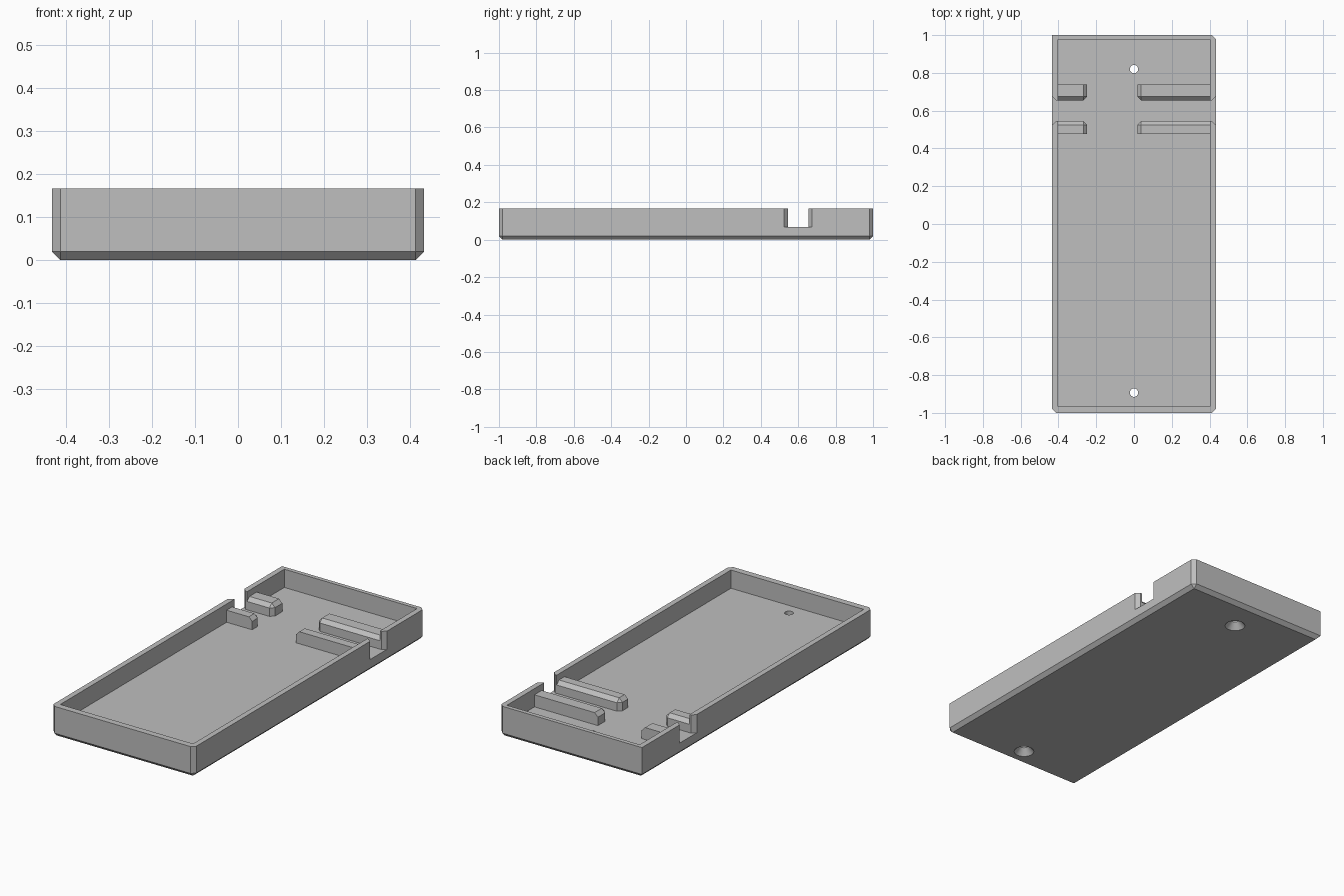
import bpy, bmesh
from mathutils import Vector

if "Cube" in bpy.data.objects:
    bpy.data.objects.remove(bpy.data.objects["Cube"], do_unlink=True)

grey = bpy.data.materials.new("light grey plastic")
grey.use_nodes = True
colour = (0.52, 0.52, 0.52, 1)
grey.diffuse_color = colour
grey.node_tree.nodes["Principled BSDF"].inputs["Base Color"].default_value = colour

HALF_X, TOP, FLOOR, RIB_TOP, CHAMFER = 0.433, 0.167, 0.067, 0.133, 0.02
SLOT_FRONT, SLOT_BACK = 0.545, 0.655


def finish(name, bm):
    bmesh.ops.recalc_face_normals(bm, faces=bm.faces)
    mesh = bpy.data.meshes.new(name)
    bm.to_mesh(mesh)
    bm.free()
    mesh.materials.append(grey)
    obj = bpy.data.objects.new(name, mesh)
    bpy.context.collection.objects.link(obj)
    return obj


def box(name, lo, hi, chamfered=None):
    """Box between two corners; chamfered(midpoint sides) picks edges to cut."""
    lo, hi = Vector(lo), Vector(hi)
    bm = bmesh.new()
    bmesh.ops.create_cube(bm, size=2)
    if chamfered:
        edges = [e for e in bm.edges
                 if chamfered(*[round(c) for c in (e.verts[0].co + e.verts[1].co) / 2])]
    for v in bm.verts:
        v.co = [l + (h - l) * (c + 1) / 2 for l, h, c in zip(lo, hi, v.co)]
    if chamfered:
        bmesh.ops.bevel(bm, geom=edges, offset=CHAMFER, segments=1,
                        affect='EDGES', clamp_overlap=True)
    return finish(name, bm)


def prism(name, outline, z0, z1):
    bm = bmesh.new()
    face = bm.faces.new([bm.verts.new((x, y, z0)) for x, y in outline])
    ext = bmesh.ops.extrude_face_region(bm, geom=[face])["geom"]
    verts = [g for g in ext if isinstance(g, bmesh.types.BMVert)]
    bmesh.ops.translate(bm, vec=(0, 0, z1 - z0), verts=verts)
    return finish(name, bm)


def cone(name, y, r0, r1, z0, z1):
    bm = bmesh.new()
    bmesh.ops.create_cone(bm, cap_ends=True, segments=32, radius1=r0, radius2=r1, depth=z1 - z0)
    bmesh.ops.translate(bm, vec=(0, y, (z0 + z1) / 2), verts=bm.verts)
    return finish(name, bm)


def cut(target, cutter):
    cutter.hide_render = True
    mod = target.modifiers.new("cut", 'BOOLEAN')
    mod.operation, mod.solver, mod.object = 'DIFFERENCE', 'EXACT', cutter
    bpy.context.view_layer.objects.active = target
    bpy.ops.object.modifier_apply(modifier=mod.name)
    bpy.data.objects.remove(cutter, do_unlink=True)


# Tray shell: chamfered underneath and on three upright corners (back -x stays square)
tray = box("tray", (-HALF_X, -1, 0), (HALF_X, 1, TOP),
           lambda x, y, z: z < 0 or (z == 0 and (x, y) != (-1, 1)))
cut(tray, box("cavity_cutter", (-0.403, -0.965, FLOOR), (0.403, 0.977, 0.3)))

# Slot through both side walls, flared towards the outside
FLARE = 0.1
inner, outer = HALF_X - CHAMFER, HALF_X - CHAMFER + FLARE
slot = [(-outer, SLOT_FRONT - FLARE), (-inner, SLOT_FRONT),
        (inner, SLOT_FRONT), (outer, SLOT_FRONT - FLARE),
        (outer, SLOT_BACK + FLARE), (inner, SLOT_BACK),
        (-inner, SLOT_BACK), (-outer, SLOT_BACK + FLARE)]
cut(tray, prism("slot_cutter", slot, FLOOR, 0.3))

# Countersunk screw holes
for y in (-0.893, 0.82):
    cut(tray, cone("hole_cutter", y, 0.022, 0.022, -0.05, 0.1))
    cut(tray, cone("countersink_cutter", y, 0.06, 0.022, -0.01, 0.035))

# Guide ribs either side of the slot, chamfered on the slot side and free end
for side, end in (("left", 0.018), ("right", -0.248)):
    wall = 0.41 if end > 0 else -0.41
    free = -1 if end > 0 else 1
    for place, y0, y1, lead in (("front", 0.477, SLOT_FRONT, 1),
                                ("back", SLOT_BACK, 0.738, -1)):
        box(f"{place}_{side}_rib", (min(end, wall), y0, FLOOR - 0.01),
            (max(end, wall), y1, RIB_TOP),
            lambda x, y, z: (z == 1 and (y == lead or x == free))
            or (z == 0 and x == free and y == lead))

# Flat facets, with the round hole walls smoothed
bpy.ops.object.select_all(action='DESELECT')
tray.select_set(True)
bpy.context.view_layer.objects.active = tray
bpy.ops.object.shade_smooth_by_angle(angle=0.4)
